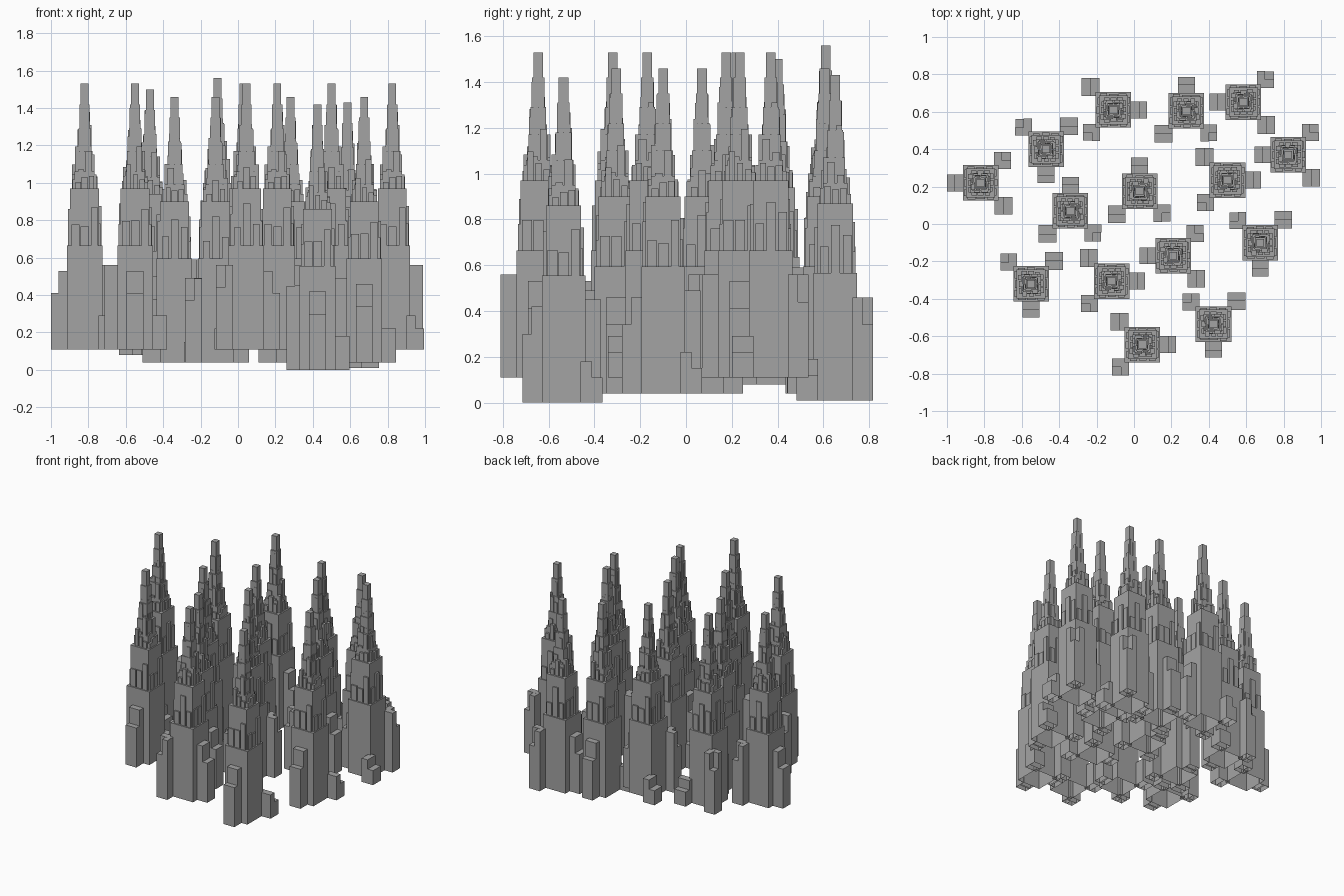
import bpy, bmesh, math, random
from mathutils import Matrix, Vector

if "Cube" in bpy.data.objects:
    bpy.data.objects.remove(bpy.data.objects["Cube"])

random.seed(4)


def box(bm, x0, x1, y0, y1, z0, z1):
    m = Matrix.Translation(((x0 + x1) / 2, (y0 + y1) / 2, (z0 + z1) / 2))
    bmesh.ops.create_cube(bm, size=1, matrix=m @ Matrix.Diagonal((x1 - x0, y1 - y0, z1 - z0, 1)))


def rib(bm, side, inner, outer, t0, t1, z0, z1):
    """Upright rib on one of the four faces of a square tier."""
    before = set(bm.verts)
    box(bm, inner, outer, t0, t1, z0, z1)
    new = [v for v in bm.verts if v not in before]
    bmesh.ops.rotate(bm, verts=new, cent=(0, 0, 0), matrix=Matrix.Rotation(side * math.pi / 2, 3, 'Z'))


bm = bmesh.new()

# Stepped square core: (half width, bottom, top)
tiers = [(.095, 0, .555), (.077, .55, .86), (.053, .85, .95), (.043, .92, 1.06),
         (.034, 1.05, 1.18), (.027, 1.17, 1.31), (.021, 1.30, 1.42)]
for h, z0, z1 in tiers:
    box(bm, -h, h, -h, h, z0, z1)

# Ribs clinging to each upper tier: (core half, depth, bottom, lowest top, highest top)
for core, depth, z0, lo, hi in [(.075, .016, .55, .62, .79), (.053, .017, .85, .89, 1.0),
                                (.041, .012, .92, .96, 1.09), (.031, .009, 1.04, 1.08, 1.20),
                                (.024, .006, 1.16, 1.2, 1.32)]:
    for side in range(4):
        n = 3 if core > .05 else 2
        w = 2 * core / n
        for i in range(n):
            t = -core + i * w
            g = random.uniform(.05, .2) * w
            rib(bm, side, core - .01, core + depth * random.uniform(.6, 1),
                t + g, t + w - g * .5, z0, random.uniform(lo, hi))

# Buttress in the middle of one face
box(bm, .09, .14, -.045, .045, 0, .42)
box(bm, .13, .18, -.045, .045, 0, .30)
# Tall corner buttress with a lower outer corner
box(bm, -.163, -.072, -.12, -.075, 0, .45)
box(bm, -.115, -.072, -.165, -.11, 0, .4495)
box(bm, -.1625, -.11, -.1645, -.115, 0, .33)
# Low corner buttress
box(bm, -.125, -.075, .075, .17, 0, .18)
box(bm, -.17, -.12, .075, .17, 0, .11)

# The towers are open underneath
bmesh.ops.delete(bm, geom=[f for f in bm.faces if all(v.co.z < .001 for v in f.verts)],
                 context='FACES_ONLY')

mesh = bpy.data.meshes.new("tower")
bm.to_mesh(mesh)
bm.free()

# Dark stone
stone = bpy.data.materials.new("dark_stone")
stone.diffuse_color = (.37, .37, .37, 1)
stone.use_nodes = True
stone.node_tree.nodes["Principled BSDF"].inputs["Base Color"].default_value = stone.diffuse_color
mesh.materials.append(stone)

# Tower placement: x, y, base height, quarter turns
towers = [(-.82, .22, .11, 2), (-.47, .40, .08, 3), (-.11, .61, .14, 0), (.28, .605, .04, 1),
          (.585, .652, .01, 2), (.825, .37, .11, 2), (.50, .235, .11, 0), (.03, .175, .11, 1),
          (-.34, .07, .04, 1), (.21, -.17, .11, 2), (-.12, -.305, .04, 0), (-.55, -.32, .11, 3),
          (.675, -.10, .04, 3), (.425, -.535, 0, 3), (.045, -.645, .11, 0)]
for i, (x, y, z, q) in enumerate(towers):
    ob = bpy.data.objects.new(f"tower_{i + 1}", mesh)
    ob.location = Vector((x, y, z))
    ob.rotation_euler.z = q * math.pi / 2
    bpy.context.collection.objects.link(ob)
